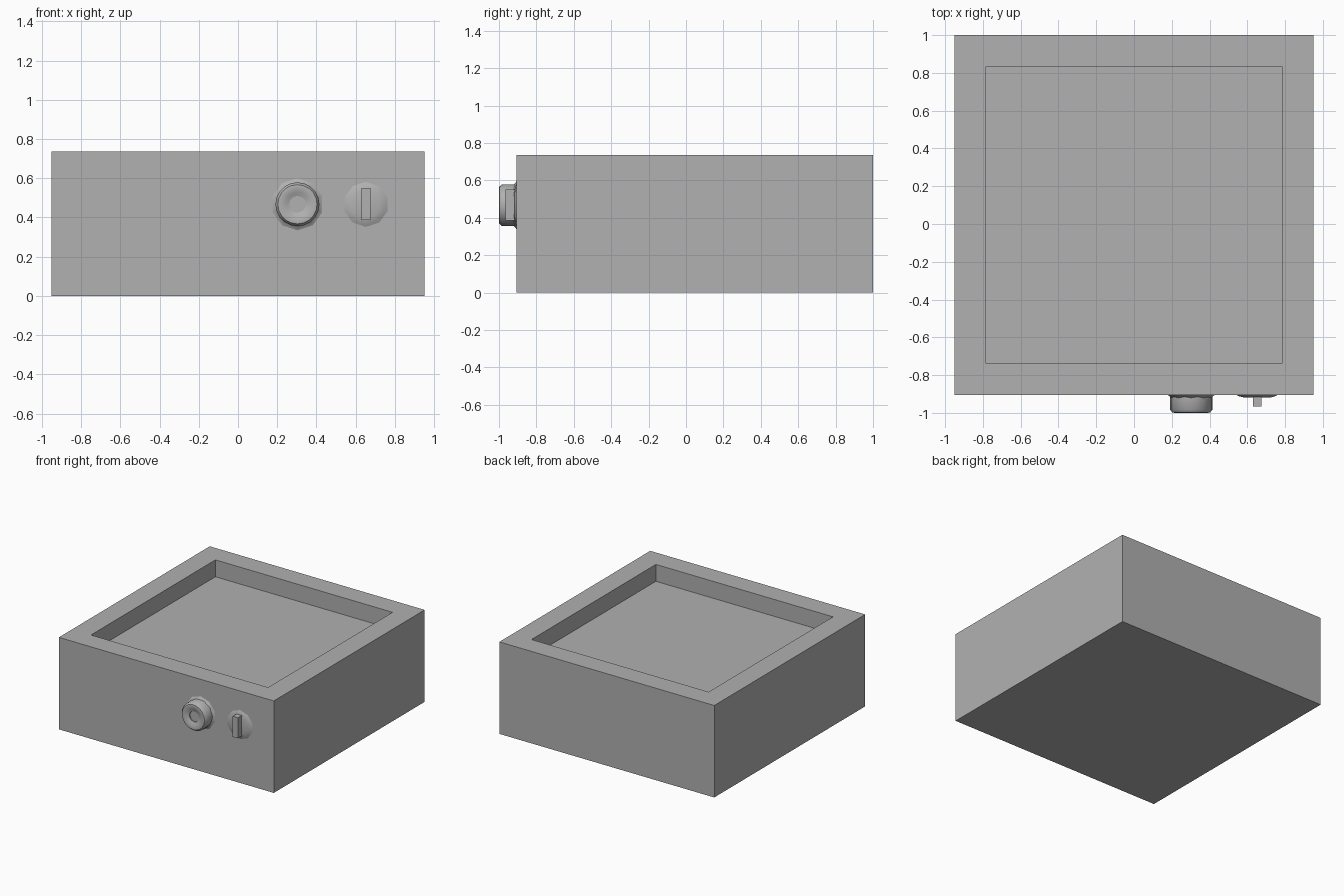
import bpy, bmesh, math
from mathutils import Matrix

if "Cube" in bpy.data.objects:
    bpy.data.objects.remove(bpy.data.objects["Cube"])

FRONT = -0.905

# Mid-grey finish shared by all parts
grey = bpy.data.materials.new("grey_finish")
grey.diffuse_color = (0.44, 0.44, 0.44, 1)
grey.use_nodes = True
grey.node_tree.nodes["Principled BSDF"].inputs["Base Color"].default_value = grey.diffuse_color


def finish(name, bm, smooth=False):
    bmesh.ops.recalc_face_normals(bm, faces=bm.faces)
    me = bpy.data.meshes.new(name)
    bm.to_mesh(me)
    bm.free()
    me.materials.append(grey)
    ob = bpy.data.objects.new(name, me)
    bpy.context.collection.objects.link(ob)
    if smooth:
        bpy.ops.object.select_all(action='DESELECT')
        ob.select_set(True)
        bpy.context.view_layer.objects.active = ob
        bpy.ops.object.shade_smooth_by_angle(angle=math.radians(40))
    return ob


def block(bm, lo, hi):
    size = [b - a for a, b in zip(lo, hi)]
    mid = [(a + b) / 2 for a, b in zip(lo, hi)]
    m = Matrix.Translation(mid) @ Matrix.Diagonal((*size, 1))
    bmesh.ops.create_cube(bm, size=1, matrix=m)


def turned(name, x, z, profile, sides):
    """Rings of (radius, y) around a front-to-back axis, capped at the last ring."""
    bm = bmesh.new()
    rings = []
    for r, y in profile:
        rings.append([bm.verts.new((x + r * math.sin(2 * math.pi * i / sides), y,
                                    z - r * math.cos(2 * math.pi * i / sides)))
                      for i in range(sides)])
    for a, b in zip(rings, rings[1:]):
        for i in range(sides):
            j = (i + 1) % sides
            bm.faces.new((a[i], a[j], b[j], b[i]))
    bm.faces.new(rings[-1])
    return finish(name, bm, True)


# Housing with a sunken square top
bm = bmesh.new()
block(bm, (-0.95, FRONT, 0), (0.95, 1.0, 0.735))
bm.normal_update()
top = max(bm.faces, key=lambda f: f.calc_center_median().z)
bmesh.ops.inset_individual(bm, faces=[top], thickness=0.167, use_even_offset=True)
# Sink the inset face straight down
floor = bmesh.ops.extrude_discrete_faces(bm, faces=[top])["faces"]
bmesh.ops.translate(bm, verts=floor[0].verts, vec=(0, 0, -0.135))
finish("housing", bm)

# Round knob: flared collar, bevelled body, dished face
turned("knob_collar", 0.303, 0.467,
       [(0.133, FRONT), (0.121, -0.911), (0.108, -0.925)], 10)
turned("knob", 0.303, 0.467,
       [(0.112, FRONT), (0.112, -0.983), (0.100, -0.998), (0.085, -1.0),
        (0.062, -0.992), (0.042, -0.985), (0.042, -0.978)], 20)

# Flat switch: low domed base with an upright blade
turned("switch_base", 0.652, 0.467,
       [(0.115, FRONT), (0.098, -0.913), (0.072, -0.919)], 10)
bm = bmesh.new()
block(bm, (0.629, -0.966, 0.386), (0.675, FRONT, 0.55))
finish("switch_blade", bm)
